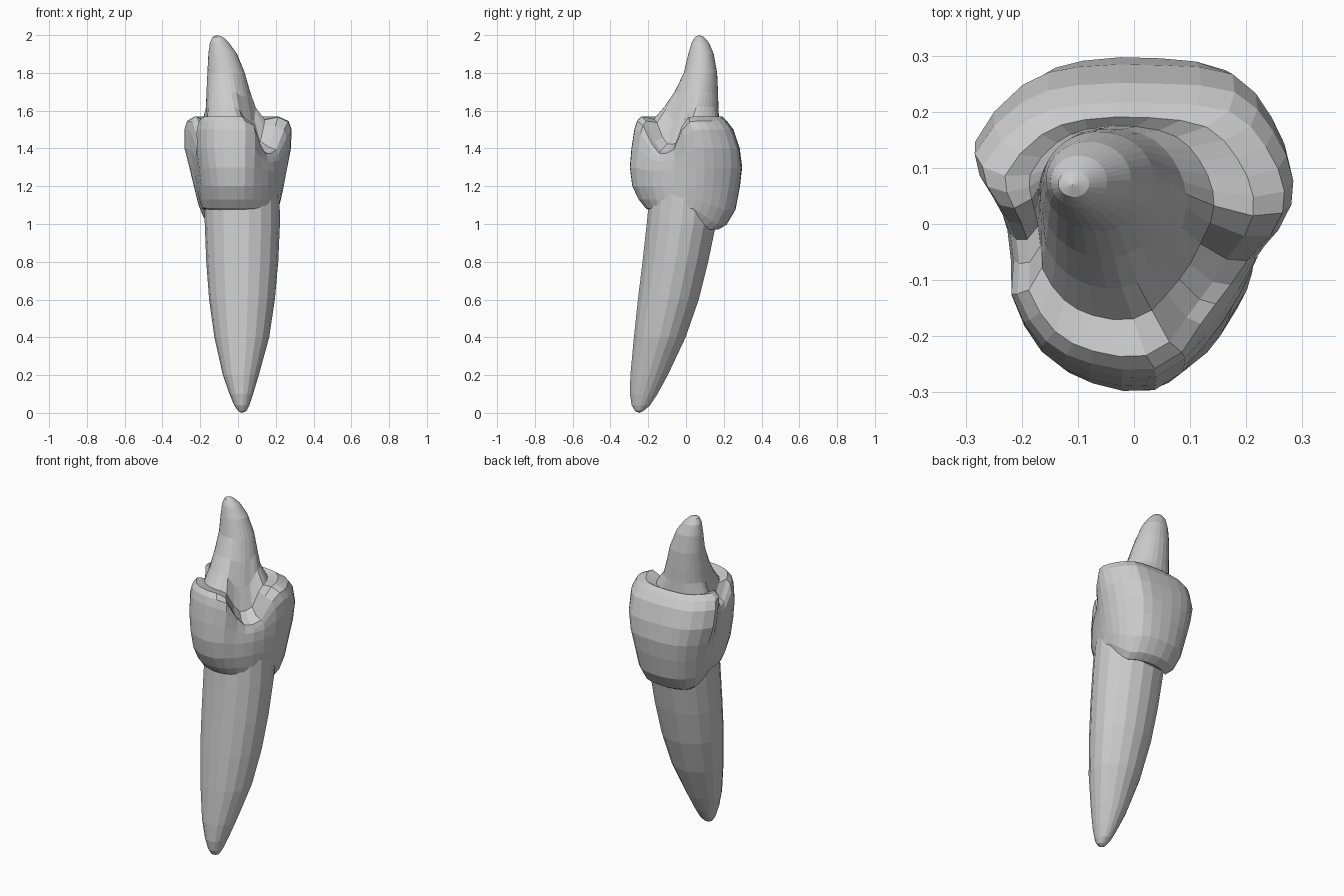
import bpy
import bmesh
from math import sin, cos, pi, atan2, exp
from mathutils import Vector


def loft(name, rings, tip, tip_first=False):
    """Skin a stack of equal-sized rings and close one end with a tip."""
    bm = bmesh.new()
    rows = [[bm.verts.new(p) for p in ring] for ring in rings]
    n = len(rows[0])
    for a, b in zip(rows, rows[1:]):
        for i in range(n):
            j = (i + 1) % n
            bm.faces.new((a[i], a[j], b[j], b[i]))
    end = bm.verts.new(tip)
    row = rows[0] if tip_first else rows[-1]
    for i in range(n):
        bm.faces.new((row[i], row[(i + 1) % n], end))
    other = rows[-1] if tip_first else rows[0]
    bm.faces.new(other)
    bmesh.ops.recalc_face_normals(bm, faces=bm.faces)
    mesh = bpy.data.meshes.new(name)
    bm.to_mesh(mesh)
    bm.free()
    obj = bpy.data.objects.new(name, mesh)
    bpy.context.collection.objects.link(obj)
    return obj


def fit(u, v, x0, x1, y0, y1):
    return (x0 + x1) / 2 + u * (x1 - x0) / 2, (y0 + y1) / 2 + v * (y1 - y0) / 2


# Root: long faceted cone leaning forward (z, xmin, xmax, ymin, ymax)
root_sections = [
    (0.01, 0.00, 0.045, -0.27, -0.225),
    (0.04, -0.02, 0.06, -0.288, -0.19),
    (0.10, -0.045, 0.08, -0.298, -0.15),
    (0.20, -0.08, 0.11, -0.296, -0.095),
    (0.40, -0.125, 0.165, -0.278, 0.0),
    (0.60, -0.153, 0.195, -0.257, 0.07),
    (0.80, -0.168, 0.213, -0.233, 0.12),
    (1.00, -0.176, 0.222, -0.211, 0.162),
    (1.16, -0.177, 0.220, -0.195, 0.18),
]
SIDES = 18
rings = []
for z, *box in root_sections:
    rings.append([(*fit(cos(2 * pi * i / SIDES), sin(2 * pi * i / SIDES), *box), z)
                  for i in range(SIDES)])
loft("root", rings, (0.02, -0.248, 0), tip_first=True)

# Crown outline seen from above, smoothed to twice as many points
outline = [(-.285, .155), (-.2, .26), (-.1, .294), (.05, .297), (.18, .28), (.25, .2),
           (.285, .1), (.268, 0), (.21, -.13), (.14, -.22), (.04, -.297), (-.08, -.285),
           (-.165, -.235), (-.22, -.13), (-.24, -.01), (-.255, .07)]
pts = [Vector((x / .285, y / .297)) for x, y in outline]
dense = []
for i, p in enumerate(pts):
    a, b, c = pts[i - 1], pts[(i + 1) % 16], pts[(i + 2) % 16]
    dense += [p, (9 * (p + b) - a - c) / 16]


def bump(angle, centre, width):
    d = (angle - centre + 180) % 360 - 180
    return exp(-(d / width) ** 4)


# Crown and its tall peg (z, xmin, xmax, ymin, ymax, roundness, groove)
crown_sections = [
    (1.07, -0.17, 0.205, -0.19, 0.17, 0.8, 0),
    (1.085, -0.20, 0.218, -0.215, 0.215, 0.7, 0),
    (1.13, -0.222, 0.23, -0.25, 0.262, 0.5, 0),
    (1.20, -0.242, 0.245, -0.283, 0.285, 0.3, 0.1),
    (1.30, -0.262, 0.263, -0.296, 0.296, 0.15, 0.4),
    (1.40, -0.283, 0.28, -0.287, 0.283, 0, 0.7),
    (1.50, -0.284, 0.284, -0.272, 0.25, 0, 1),
    (1.545, -0.27, 0.268, -0.258, 0.215, 0, 1),
    (1.57, -0.235, 0.215, -0.235, 0.19, 0.2, 1),
    (1.555, -0.195, 0.145, -0.17, 0.175, 0.5, 0.75),
    (1.62, -0.176, 0.095, -0.115, 0.172, 0.9, 0.35),
    (1.70, -0.169, 0.066, -0.06, 0.17, 1, 0.1),
    (1.80, -0.162, 0.036, -0.012, 0.165, 1, 0),
    (1.90, -0.157, -0.005, 0.012, 0.147, 1, 0),
    (1.96, -0.149, -0.048, 0.03, 0.122, 1, 0),
    (1.99, -0.135, -0.08, 0.048, 0.095, 1, 0),
]
rings = []
for z, x0, x1, y0, y1, rnd, groove in crown_sections:
    ring = []
    for p in dense:
        q = p.lerp(p.normalized(), rnd)
        ang = atan2(p.y, p.x) * 180 / pi
        # Valleys separate the front cusp from the two rear cusps
        g = groove * max(bump(ang, -33, 31), 0.6 * bump(ang, 187, 17))
        x, y = fit(q.x, q.y, x0, x1, y0, y1)
        shrink = 1 - 0.13 * g
        h = z
        if z > 1.2:
            h = 1.2 + (z - 1.2) * (1 - 0.5 * g)
        elif z < 1.2:
            # Rear lower edge hangs over the root
            back = min(1, max(0, (p.y - 0.2) / 0.6))
            h -= 0.1 * back * (1.2 - z) / 0.13
        ring.append((x * shrink, y * shrink, h))
    rings.append(ring)
loft("crown", rings, (-0.11, 0.07, 2.0))
